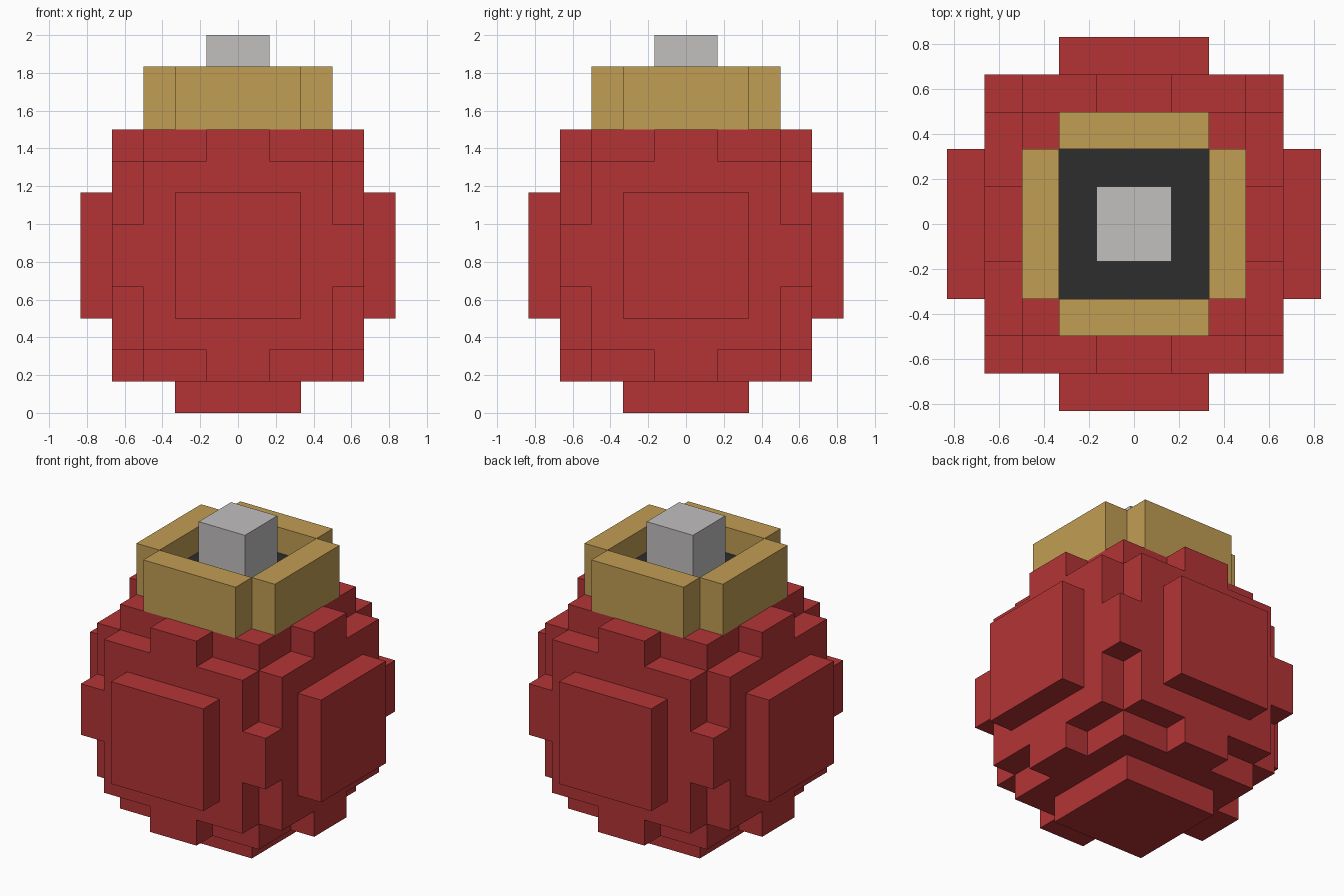
import bpy, bmesh, math
from itertools import product
from mathutils import Vector

cube = bpy.data.objects.get("Cube")
if cube:
    bpy.data.objects.remove(cube, do_unlink=True)

U = 1 / 6      # edge of one block
R = 5          # body radius in blocks, also the height of its centre


def material(name, rgb):
    m = bpy.data.materials.new(name)
    m.use_nodes = True
    col = (*rgb, 1)
    m.diffuse_color = col
    m.node_tree.nodes["Principled BSDF"].inputs["Base Color"].default_value = col
    return m


red = material("red", (0.456, 0.034, 0.036))
gold = material("gold", (0.533, 0.337, 0.087))
silver = material("silver", (0.539, 0.521, 0.521))
dark = material("dark_grey", (0.026, 0.026, 0.026))


def finish(bm, name, mat):
    bmesh.ops.recalc_face_normals(bm, faces=bm.faces)
    me = bpy.data.meshes.new(name)
    bm.to_mesh(me)
    bm.free()
    me.materials.append(mat)
    ob = bpy.data.objects.new(name, me)
    bpy.context.collection.objects.link(ob)
    return ob


def box(name, lo, hi, mat):
    """Box between two corners given in blocks, z measured from the ground."""
    bm = bmesh.new()
    bmesh.ops.create_cube(bm, size=1)
    for v in bm.verts:
        v.co = Vector(((l + h) / 2 + c * (h - l)) * U for l, h, c in zip(lo, hi, v.co))
    return finish(bm, name, mat)


# Body: blocky sphere, with its top cap left out for the neck
def solid(c):
    return c[2] < R - 1 and sum((i + 0.5) ** 2 for i in c) < R * R


bm = bmesh.new()
for cell in filter(solid, product(range(-R, R), repeat=3)):
    for axis, side in product(range(3), (0, 1)):
        near = list(cell)
        near[axis] += 2 * side - 1
        if solid(near):
            continue
        corners = []
        for a, b in ((0, 0), (1, 0), (1, 1), (0, 1)):
            p = Vector(cell)
            p[axis] += side
            p[(axis + 1) % 3] += a
            p[(axis + 2) % 3] += b
            corners.append(bm.verts.new((p + Vector((0, 0, R))) * U))
        bm.faces.new(corners)
bmesh.ops.remove_doubles(bm, verts=bm.verts, dist=0.001)
bmesh.ops.recalc_face_normals(bm, faces=bm.faces)
bmesh.ops.dissolve_limit(bm, angle_limit=math.radians(1), verts=bm.verts, edges=bm.edges)
finish(bm, "body", red)

# Neck: dark floor inside four gold collar plates
box("neck_floor", (-2, -2, 9), (2, 2, 10), dark)
for s, front, side in ((-1, "front", "right"), (1, "back", "left")):
    a, b = sorted((2 * s, 3 * s))
    box(f"collar_{front}", (-2, a, 9), (2, b, 11), gold)
    box(f"collar_{side}", (a, -2, 9), (b, 2, 11), gold)

# Stem standing on the neck floor
box("stem", (-1, -1, 10), (1, 1, 12), silver)
